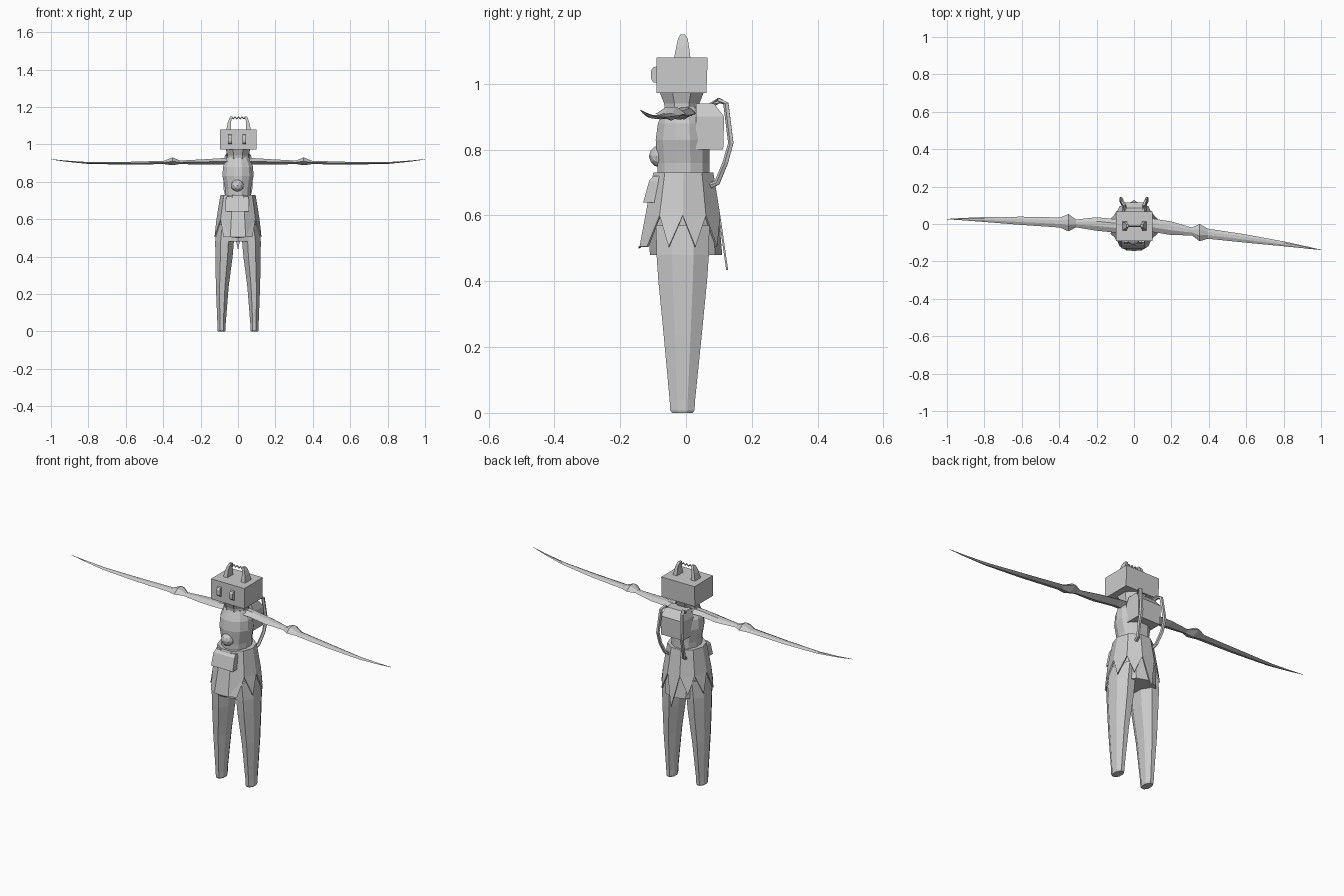
import bpy, bmesh, math
from mathutils import Vector

grey = bpy.data.materials.new("light grey")
grey.diffuse_color = (0.6, 0.6, 0.6, 1)


def finish(name, bm):
    bmesh.ops.recalc_face_normals(bm, faces=bm.faces[:])
    me = bpy.data.meshes.new(name)
    bm.to_mesh(me)
    bm.free()
    me.materials.append(grey)
    ob = bpy.data.objects.new(name, me)
    bpy.context.collection.objects.link(ob)
    return ob


def loft(name, rings):
    """Skin a list of equal point rings and cap both ends."""
    bm = bmesh.new()
    rows = [[bm.verts.new(p) for p in r] for r in rings]
    n = len(rows[0])
    for a, b in zip(rows, rows[1:]):
        for i in range(n):
            j = (i + 1) % n
            bm.faces.new((a[i], a[j], b[j], b[i]))
    bm.faces.new(rows[0])
    bm.faces.new(rows[-1])
    return finish(name, bm)


def ring(cx, cy, z, rx, ry, n=10, turn=0.5):
    return [(cx + rx * math.cos((i + turn) * math.tau / n),
             cy + ry * math.sin((i + turn) * math.tau / n), z) for i in range(n)]


def rect(x0, x1, y0, y1, z):
    return [(x0, y0, z), (x1, y0, z), (x1, y1, z), (x0, y1, z)]


def tube(name, pts, r, n=5):
    """Sweep a small round section along a path."""
    pts = [Vector(p) for p in pts]
    rings = []
    for i, p in enumerate(pts):
        d = (pts[min(i + 1, len(pts) - 1)] - pts[max(i - 1, 0)]).normalized()
        u = d.cross(Vector((0.3, 0.9, 0.2))).normalized()
        v = d.cross(u)
        rings.append([p + r * (u * math.cos(k * math.tau / n) + v * math.sin(k * math.tau / n))
                      for k in range(n)])
    return loft(name, rings)


# Legs
for side, s in (("left", -1), ("right", 1)):
    loft(side + "_leg", [ring(s * cx, cy, z, rx, ry, 8) for cx, cy, z, rx, ry in (
        (0.088, -0.011, 0.0, 0.021, 0.034),
        (0.088, -0.011, 0.008, 0.024, 0.04),
        (0.088, -0.011, 0.04, 0.024, 0.042),
        (0.084, -0.01, 0.24, 0.037, 0.063),
        (0.075, -0.01, 0.40, 0.05, 0.08),
        (0.072, -0.01, 0.48, 0.054, 0.086),
        (0.065, -0.01, 0.57, 0.05, 0.088))])

# Hip block closing the skirt
loft("hips", [ring(0, 0.0, 0.48, 0.102, 0.11), ring(0, -0.006, 0.60, 0.105, 0.106),
              ring(0, -0.008, 0.71, 0.085, 0.088)])

# Skirt with pointed petals; the front petals join into a flat panel
bm = bmesh.new()
N = 10
top = [bm.verts.new(p) for p in ring(0, -0.008, 0.73, 0.094, 0.096, N, 0)]
mid, tips = [], []
for i in range(N):
    a = i * math.tau / N
    z = 0.505 if math.sin(a) < -0.9 else 0.60
    r = 0.138 if z < 0.55 else 0.12
    mid.append(bm.verts.new((0.96 * r * math.cos(a), -0.01 + r * math.sin(a), z)))
    t = a + math.pi / N
    back = math.sin(t) > 0.99
    r = 0.14 if back else 0.132
    z = 0.435 if back else 0.505
    tips.append(bm.verts.new((r * math.cos(t), -0.012 + r * math.sin(t), z)))
for i in range(N):
    j = (i + 1) % N
    bm.faces.new((top[i], top[j], mid[j], mid[i]))
    bm.faces.new((mid[i], mid[j], tips[i]))
bm.faces.new(top)
skirt = finish("petal_skirt", bm)
mod = skirt.modifiers.new("thickness", 'SOLIDIFY')
mod.thickness = 0.006

# Tilted pouch on the front of the skirt
loft("belt_pouch", [rect(-0.068, 0.06, -0.13, -0.09, 0.64),
                    rect(-0.066, 0.058, -0.112, -0.08, 0.705),
                    rect(-0.06, 0.055, -0.098, -0.07, 0.72)])

# Torso and neck
loft("torso", [ring(0, cy, z, rx, ry, 12) for cy, z, rx, ry in (
    (-0.008, 0.71, 0.07, 0.082), (-0.008, 0.76, 0.071, 0.082),
    (-0.01, 0.83, 0.086, 0.085), (-0.01, 0.88, 0.083, 0.078),
    (-0.013, 0.93, 0.062, 0.052))])
loft("neck", [ring(0, -0.013, 0.90, 0.06, 0.052, 8), ring(0, -0.013, 0.94, 0.06, 0.058, 8),
              ring(0, -0.013, 0.975, 0.072, 0.073, 8)])

# Belly knob
bm = bmesh.new()
bmesh.ops.create_icosphere(bm, subdivisions=2, radius=0.034)
bmesh.ops.translate(bm, verts=bm.verts[:], vec=(-0.003, -0.079, 0.78))
finish("belly_knob", bm)

# Blade arms: x, centre y, centre z, half depth, half height
right = ((0.0, -0.004, 0.91, 0.038, 0.022), (0.10, -0.007, 0.909, 0.036, 0.016),
         (0.20, -0.023, 0.905, 0.036, 0.014), (0.31, -0.04, 0.904, 0.021, 0.009),
         (0.35, -0.046, 0.909, 0.046, 0.021), (0.395, -0.052, 0.903, 0.027, 0.009),
         (0.60, -0.078, 0.899, 0.022, 0.007), (0.80, -0.106, 0.900, 0.013, 0.005),
         (0.92, -0.125, 0.910, 0.006, 0.003), (1.0, -0.138, 0.920, 0.001, 0.001))
left_y = (-0.004, -0.01, 0.0, 0.003, 0.007, 0.008, 0.017, 0.024, 0.026, 0.026)
for name, s, ys in (("right_arm", 1, [r[1] for r in right]), ("left_arm", -1, left_y)):
    loft(name, [[(s * x, y - d, z), (s * x, y - d * 0.3, z + h), (s * x, y + d * 0.4, z + h),
                 (s * x, y + d, z), (s * x, y, z - h)]
                for (x, _, z, d, h), y in zip(right, ys)])

# Backpack with two side hoses
loft("backpack", [rect(-0.062, 0.068, 0.03, 0.113, 0.80),
                  rect(-0.064, 0.07, 0.03, 0.116, 0.90),
                  rect(-0.05, 0.056, 0.03, 0.085, 0.94)])
for side, s in (("left", -1), ("right", 1)):
    tube(side + "_hose", [(s * x, y, z) for x, y, z in (
        (0.045, 0.07, 0.93), (0.052, 0.10, 0.95), (0.062, 0.122, 0.94),
        (0.07, 0.137, 0.82), (0.068, 0.12, 0.76), (0.055, 0.095, 0.70),
        (0.05, 0.075, 0.69))], 0.009)

# Boxy head and eyes
loft("head", [rect(-0.096, 0.1, -0.09, 0.062, 0.972), rect(-0.096, 0.1, -0.09, 0.066, 1.08)])
for side, x in (("left", -0.043), ("right", 0.033)):
    prof = [(-0.08, 1.0), (-0.10, 1.005), (-0.106, 1.015), (-0.106, 1.04),
            (-0.10, 1.05), (-0.08, 1.055)]
    loft(side + "_eye", [[(x + dx, y, z) for y, z in prof] for dx in (-0.01, 0.01)])

# Rounded horns leaning inward
for side, s in (("left", -1), ("right", 1)):
    loft(side + "_horn", [rect(*sorted((0.003 + s * a, 0.003 + s * b)), y0, y1, z)
                          for a, b, y0, y1, z in (
        (0.04, 0.066, -0.037, 0.014, 1.075), (0.041, 0.058, -0.029, 0.009, 1.115),
        (0.036, 0.05, -0.024, 0.005, 1.138), (0.032, 0.044, -0.017, -0.003, 1.15))])

# Zigzag cord between the horns
tube("horn_cord", [(-0.036 + i * 0.0097, -0.011, 1.146 - 0.009 * (i % 2)) for i in range(9)],
     0.004, 4)
